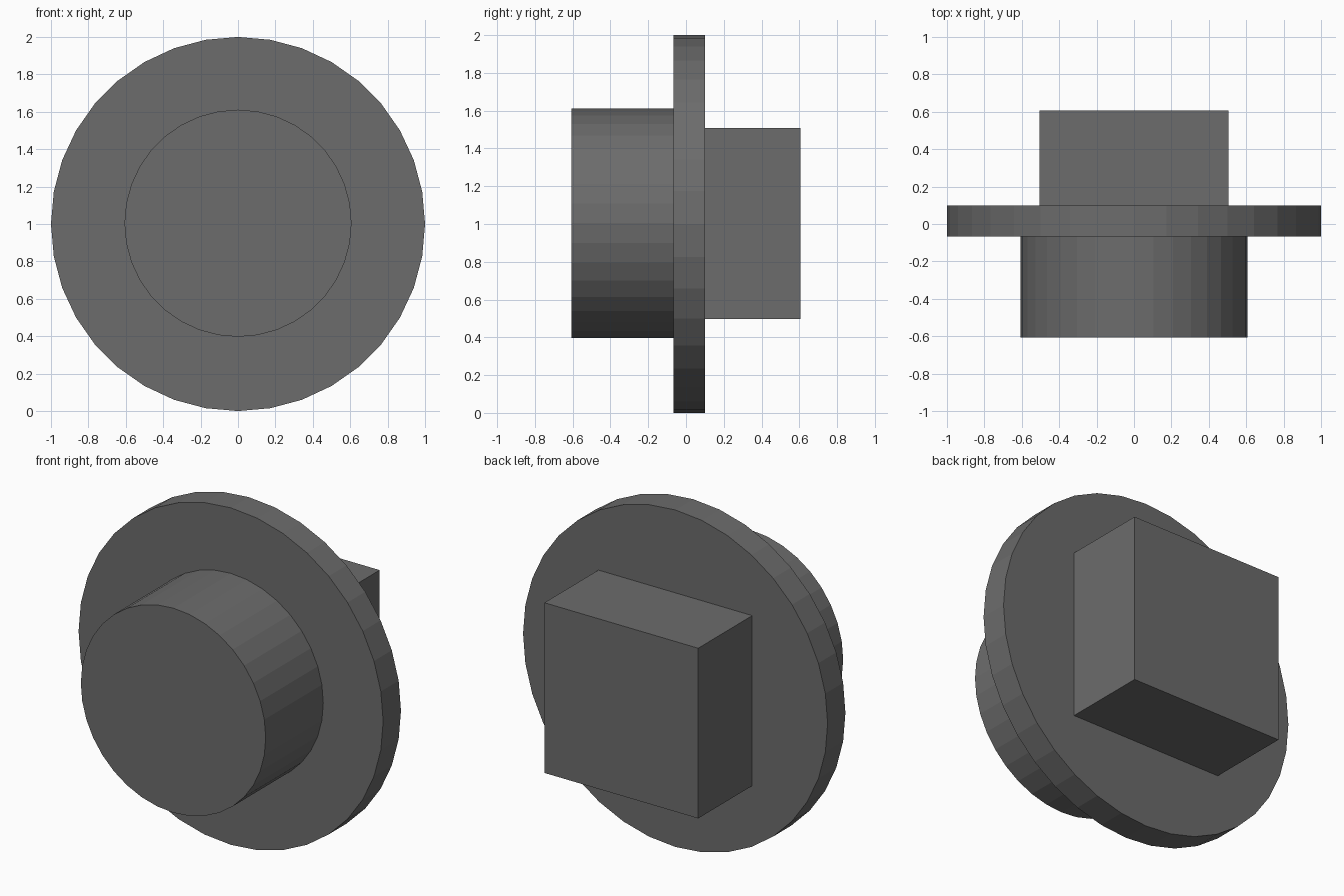
import bpy
from math import pi

if "Cube" in bpy.data.objects:
    bpy.data.objects.remove(bpy.data.objects["Cube"])

CENTRE_Z = 1.0

# Dark grey finish shared by all parts
dark = bpy.data.materials.new("dark_grey")
dark.diffuse_color = (0.15, 0.15, 0.15, 1)
dark.use_nodes = True
dark.node_tree.nodes["Principled BSDF"].inputs["Base Color"].default_value = dark.diffuse_color


def finish(name):
    """Name the newest object and give it the dark material."""
    obj = bpy.context.object
    obj.name = name
    obj.data.materials.append(dark)
    return obj


def disc(name, radius, y0, y1, z=CENTRE_Z):
    """36-sided flat-shaded cylinder lying along y."""
    bpy.ops.mesh.primitive_cylinder_add(
        vertices=36, radius=radius, depth=y1 - y0,
        location=(0, (y0 + y1) / 2, z), rotation=(pi / 2, 0, 0))
    finish(name)


# Wide thin flange in the middle
disc("flange", 1.0, -0.067, 0.10)

# Round boss at the front, seated slightly into the flange
disc("front_boss", 0.607, -0.607, -0.03, 1.004)

# Square block at the back, seated slightly into the flange
y0, y1, side = 0.05, 0.607, 1.01
bpy.ops.mesh.primitive_cube_add(size=1, location=(0, (y0 + y1) / 2, 1.003))
block = finish("rear_block")
block.scale = (side, y1 - y0, side)
bpy.ops.object.transform_apply(location=False, rotation=False, scale=True)
